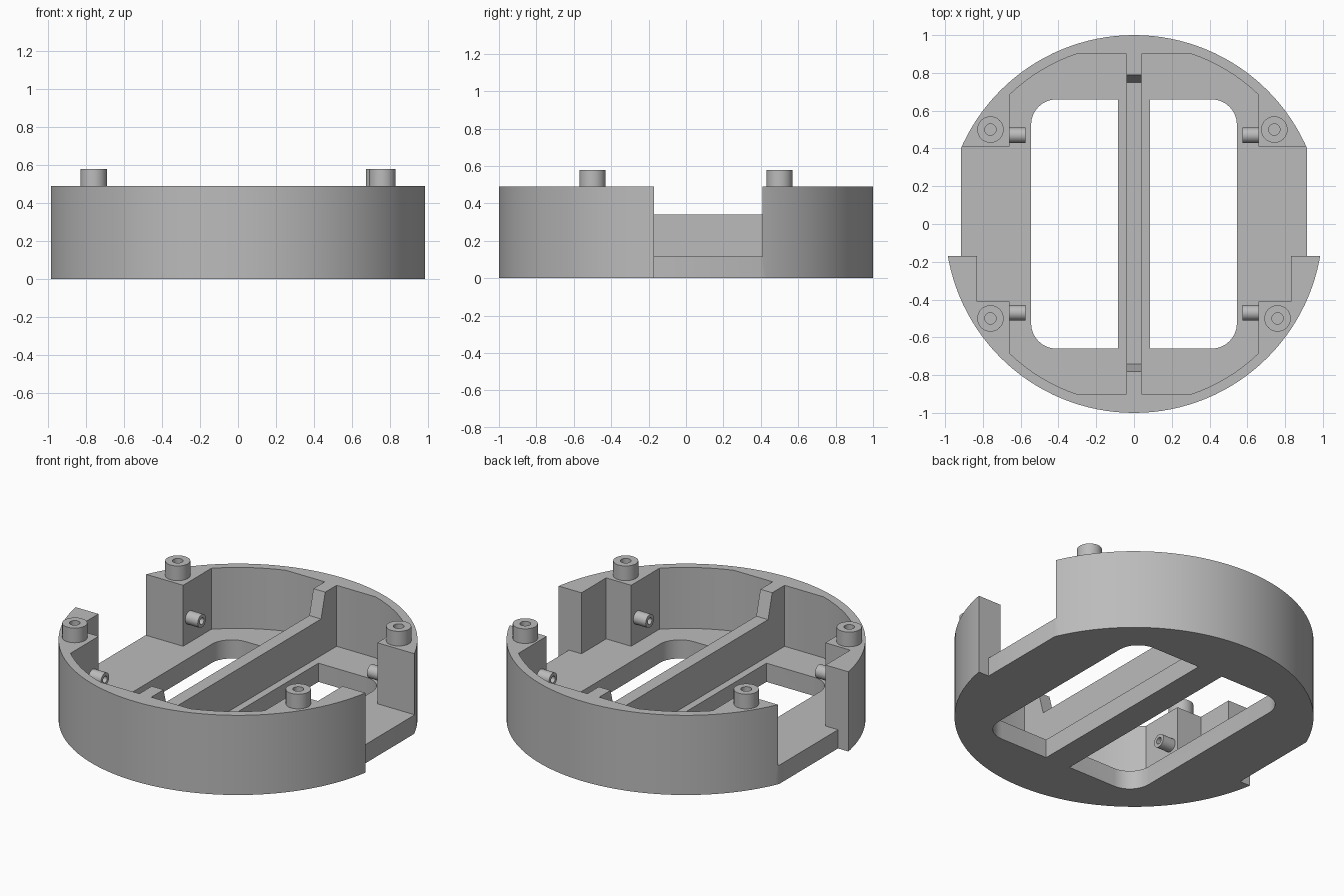
import bpy, bmesh
from math import sin, cos, asin, acos, pi
from mathutils import Matrix, Vector

if "Cube" in bpy.data.objects:
    bpy.data.objects.remove(bpy.data.objects["Cube"], do_unlink=True)

grey = bpy.data.materials.new("plain grey")
grey.use_nodes = True
grey.diffuse_color = (0.5, 0.5, 0.5, 1)
grey.node_tree.nodes["Principled BSDF"].inputs["Base Color"].default_value = (0.5, 0.5, 0.5, 1)

HEIGHT, FLOOR, RIB_TOP = 0.49, 0.115, 0.34
INNER_X, INNER_Y, INNER_R = 0.66, 0.9, 0.95
GAP_FRONT, GAP_BACK = -0.17, 0.41


def add_object(name, bm):
    bmesh.ops.recalc_face_normals(bm, faces=bm.faces)
    mesh = bpy.data.meshes.new(name)
    bm.to_mesh(mesh)
    bm.free()
    mesh.materials.append(grey)
    obj = bpy.data.objects.new(name, mesh)
    bpy.context.collection.objects.link(obj)
    return obj


def prism(name, points, offset):
    """Close a 3D outline and extrude it along the offset."""
    bm = bmesh.new()
    face = bm.faces.new([bm.verts.new(p) for p in points])
    top = bmesh.ops.extrude_face_region(bm, geom=[face])["geom"]
    verts = [v for v in top if isinstance(v, bmesh.types.BMVert)]
    bmesh.ops.translate(bm, verts=verts, vec=Vector(offset))
    return add_object(name, bm)


def upright(name, outline, z0, z1, side=1):
    return prism(name, [(side * x, y, z0) for x, y in outline], (0, 0, z1 - z0))


def block(name, x0, x1, y0, y1, z0, z1, side):
    return upright(name, [(x0, y0), (x1, y0), (x1, y1), (x0, y1)], z0, z1, side)


def rod(name, start, end, radius, segments=32):
    start, end = Vector(start), Vector(end)
    axis = end - start
    bm = bmesh.new()
    turn = axis.to_track_quat("Z", "Y").to_matrix().to_4x4()
    bmesh.ops.create_cone(bm, cap_ends=True, segments=segments, radius1=radius,
                          radius2=radius, depth=axis.length,
                          matrix=Matrix.Translation((start + end) / 2) @ turn)
    return add_object(name, bm)


def cut(target, cutter, keep=False):
    cutter.hide_render = True
    mod = target.modifiers.new("cut", "BOOLEAN")
    mod.operation, mod.solver, mod.object = "DIFFERENCE", "EXACT", cutter
    bpy.context.view_layer.objects.active = target
    bpy.ops.object.modifier_apply(modifier=mod.name)
    if not keep:
        bpy.data.objects.remove(cutter, do_unlink=True)


def smooth(obj):
    bpy.ops.object.select_all(action="DESELECT")
    obj.select_set(True)
    bpy.context.view_layer.objects.active = obj
    bpy.ops.object.shade_smooth_by_angle(angle=pi / 7)


def arc(cx, cy, r, a0, a1, steps=8):
    return [(cx + r * cos(a0 + (a1 - a0) * i / steps),
             cy + r * sin(a0 + (a1 - a0) * i / steps)) for i in range(steps + 1)]


# Round housing
body = rod("housing", (0, 0, 0), (0, 0, HEIGHT), 1, 128)

# Half of the cavity: an arc clipped by straight side and end walls
back_arc = arc(0, 0, INNER_R, acos(INNER_X / INNER_R), asin(INNER_Y / INNER_R))
front_arc = [(x, -y) for x, y in reversed(back_arc)]
cavity = [(0.04, -INNER_Y)] + front_arc + back_arc + [(0.04, INNER_Y)]

# Half of the floor opening, rounded at its outer corners
corner = 0.135
cx, cy = 0.545 - corner, 0.66 - corner
window = ([(0.085, -0.66)] + arc(cx, -cy, corner, -pi / 2, 0)
          + arc(cx, cy, corner, 0, pi / 2) + [(0.085, 0.66)])

for side in (-1, 1):
    cut(body, upright("cavity_cutter", cavity, FLOOR, 1, side))
    cut(body, block("gap_cutter", 0.6, 1.5, GAP_FRONT, GAP_BACK, FLOOR, 1, side))
    cut(body, block("pocket_cutter", 0.6, 0.83, -0.41, 0, FLOOR, 1, side))
    cut(body, block("edge_cutter", 0.915, 1.5, GAP_FRONT, GAP_BACK, -1, 1, side))
    cut(body, upright("window_cutter", window, -0.2, 0.3, side))

# Lowered middle of the central rib, with steep ends
rib = [(-0.74, RIB_TOP), (0.75, RIB_TOP), (0.79, HEIGHT), (0.79, 0.7),
       (-0.78, 0.7), (-0.78, HEIGHT)]
cut(body, prism("rib_cutter", [(-0.06, y, z) for y, z in rib], (0.12, 0, 0)))

# Hollow posts on top and hollow pegs on the inner walls
for side, side_name in ((-1, "right"), (1, "left")):
    for end, end_name in ((-1, "front"), (1, "back")):
        label = end_name + "_" + side_name
        x = side * (0.743 if label == "back_left" else 0.76)
        y = end * 0.5
        post = rod(label + "_post", (x, y, HEIGHT), (x, y, 0.58), 0.07)
        bore = rod("post_bore", (x, y, 0.3), (x, y, 0.7), 0.03)
        cut(post, bore, keep=True)
        cut(body, bore)
        smooth(post)

        y, z = end * 0.47, 0.27
        peg = rod(label + "_peg", (side * INNER_X, y, z), (side * 0.575, y, z), 0.04)
        bore = rod("peg_bore", (side * 0.72, y, z), (side * 0.5, y, z), 0.02)
        cut(peg, bore, keep=True)
        cut(body, bore)
        smooth(peg)

smooth(body)
